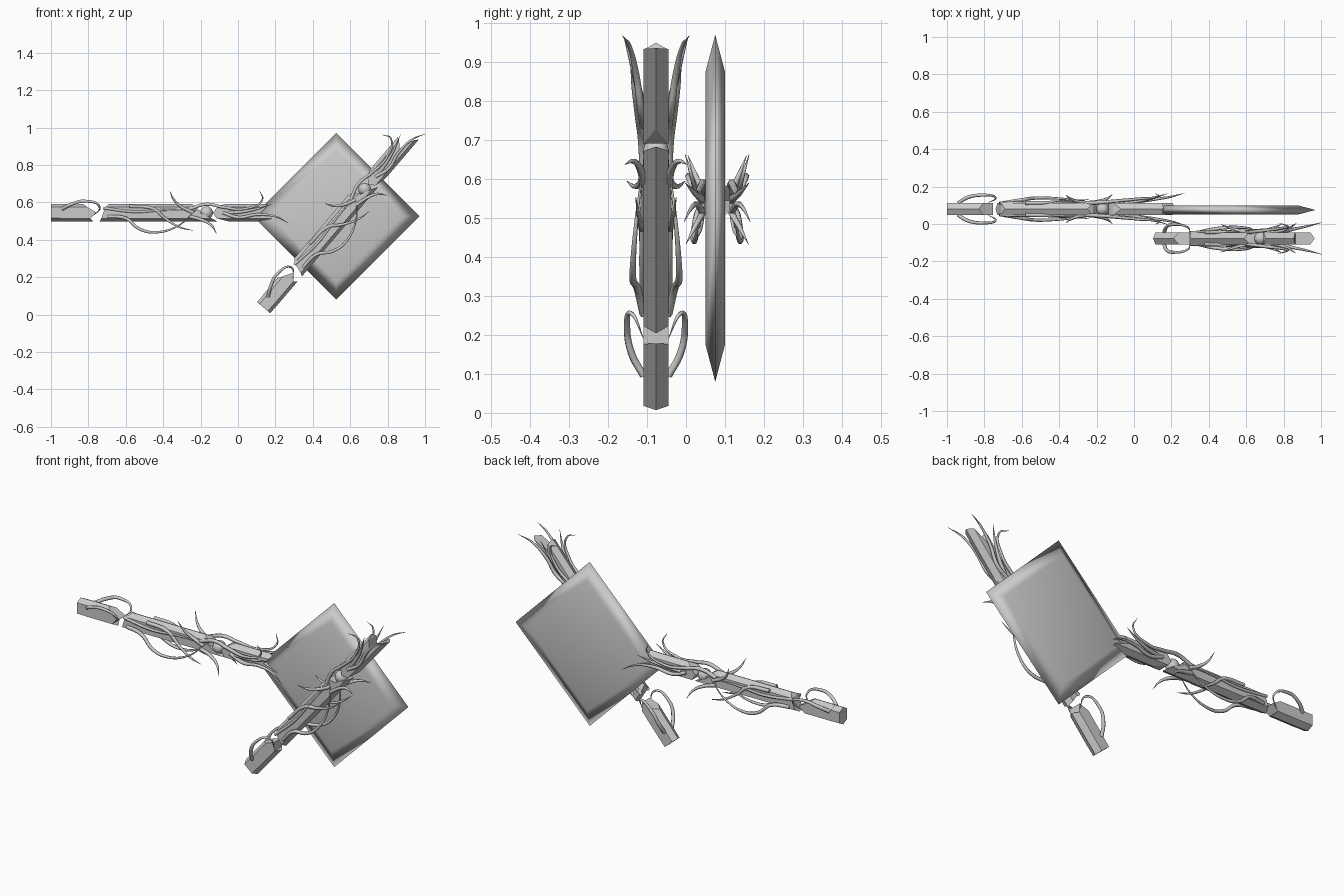
import bpy, bmesh, math
from mathutils import Matrix

if "Cube" in bpy.data.objects:
    bpy.data.objects.remove(bpy.data.objects["Cube"])


def add_mesh(name, bm, matrix, smooth=False):
    bmesh.ops.recalc_face_normals(bm, faces=bm.faces)
    for f in bm.faces:
        f.smooth = smooth
    me = bpy.data.meshes.new(name)
    bm.to_mesh(me)
    bm.free()
    ob = bpy.data.objects.new(name, me)
    ob.matrix_world = matrix
    bpy.context.collection.objects.link(ob)


def shaft(name, start, end, matrix):
    """Ridged bar along x; start/end give x at top, upper, middle, lower, bottom."""
    half = [(0, .047), (.0325, .03), (.0325, 0), (.0325, -.03), (0, -.047)]
    order = [0, 1, 2, 3, 4, 3, 2, 1]
    bm = bmesh.new()
    rings = [[bm.verts.new((xs[i], half[i][0] * (1 if n < 5 else -1), half[i][1]))
              for n, i in enumerate(order)] for xs in (start, end)]
    a, b = rings
    for i in range(8):
        j = (i + 1) % 8
        bm.faces.new((a[i], a[j], b[j], b[i]))
    # Ends are capped strip by strip so the cut can zigzag
    for r in rings:
        bm.faces.new((r[0], r[1], r[7]))
        bm.faces.new((r[1], r[2], r[6], r[7]))
        bm.faces.new((r[2], r[3], r[5], r[6]))
        bm.faces.new((r[3], r[4], r[5]))
    add_mesh(name, bm, matrix)


def bow(t):
    return math.sin(math.pi * t)


def flare(t):
    return t ** 1.5


def vine(cu, rule, reach, path, radius=.01):
    """Tapering tendril pair; rule and reach set how far it leaves the shaft sideways."""
    for side in (1, -1):
        sp = cu.splines.new('BEZIER')
        sp.bezier_points.add(len(path) - 1)
        for i, (p, (x, z)) in enumerate(zip(sp.bezier_points, path)):
            t = i / (len(path) - 1)
            p.co = (x, side * (.032 + reach * rule(t)), z)
            p.handle_left_type = p.handle_right_type = 'AUTO'
            p.radius = radius * (1 - .92 * t ** 2.5)


def vines(name, matrix):
    cu = bpy.data.curves.new(name, 'CURVE')
    cu.dimensions = '3D'
    cu.bevel_depth = 1.0
    cu.bevel_resolution = 1
    cu.resolution_u = 6
    cu.use_fill_caps = True
    # Grip loop and large hanging loop
    vine(cu, bow, .042, [(.06, .02), (.11, .045), (.18, .062), (.26, .03), (.22, -.02)])
    vine(cu, bow, .028, [(.30, -.02), (.40, -.03), (.47, -.085), (.55, -.105), (.68, -.07), (.78, .02)])
    # Tendrils around the middle
    vine(cu, flare, .02, [(.42, .035), (.55, .02), (.61, -.03), (.69, -.078), (.76, -.095)])
    vine(cu, flare, .043, [(.76, 0), (.70, .03), (.66, .065), (.635, .115)])
    vine(cu, flare, .048, [(.74, -.02), (.81, -.04), (.86, -.07), (.885, -.112)])
    # Tendrils flaring at the head
    vine(cu, flare, .05, [(.74, .02), (.83, .045), (.92, .03), (1.03, .02), (1.13, .07), (1.115, .118)])
    vine(cu, flare, .05, [(.95, 0), (1.02, .005), (1.10, .02), (1.18, .045)])
    vine(cu, flare, .053, [(.92, 0), (1.0, -.025), (1.10, -.01), (1.2, -.02), (1.27, -.055)])
    # Stem lying along the shaft
    vine(cu, bow, .004, [(.28, .025), (.45, .005), (.62, .015), (.80, .01)], .008)
    ob = bpy.data.objects.new(name, cu)
    ob.matrix_world = matrix
    bpy.context.collection.objects.link(ob)
    bpy.ops.object.select_all(action='DESELECT')
    ob.select_set(True)
    bpy.context.view_layer.objects.active = ob
    bpy.ops.object.convert(target='MESH')


def staff(tag, matrix):
    # Pommel cap and grip
    shaft(tag + "_pommel_cap", [0] * 5, [.055] * 5, matrix @ Matrix.Diagonal((1, .98, .98, 1)))
    shaft(tag + "_pommel", [.05] * 5, [.17, .195, .245, .21, .225], matrix)
    # Long central shaft
    shaft(tag + "_shaft", [.31, .29, .28, .27, .26], [.75, .78, .80, .86, .89], matrix)
    # Upper split head
    shaft(tag + "_head", [.93, .89, .865, .885, .95], [1.16, 1.15, 1.12, 1.205, 1.222], matrix)
    # Ball joint
    bm = bmesh.new()
    bmesh.ops.create_uvsphere(bm, u_segments=16, v_segments=10, radius=.034)
    bmesh.ops.translate(bm, verts=bm.verts, vec=(.832, 0, 0))
    add_mesh(tag + "_ball", bm, matrix, True)
    vines(tag + "_vines", matrix)


# Level staff at the back, tilted staff at the front
staff("level_staff", Matrix.Translation((-1, .08, .545)))
staff("tilted_staff", Matrix.Translation((.137, -.077, .037))
      @ Matrix.Rotation(math.radians(-49.5), 4, 'Y'))

# Diamond plate with a sharpened rim
bm = bmesh.new()
rings = []
for y, r in ((-.025, .35), (0, .445), (.025, .35)):
    rings.append([bm.verts.new((r * math.cos(a * math.pi / 2), y, r * math.sin(a * math.pi / 2)))
                  for a in range(4)])
for a, b in zip(rings, rings[1:]):
    for i in range(4):
        j = (i + 1) % 4
        bm.faces.new((a[i], a[j], b[j], b[i]))
bm.faces.new(rings[0])
bm.faces.new(rings[2])
add_mesh("diamond_plate", bm, Matrix.Translation((.525, .075, .525)), True)
